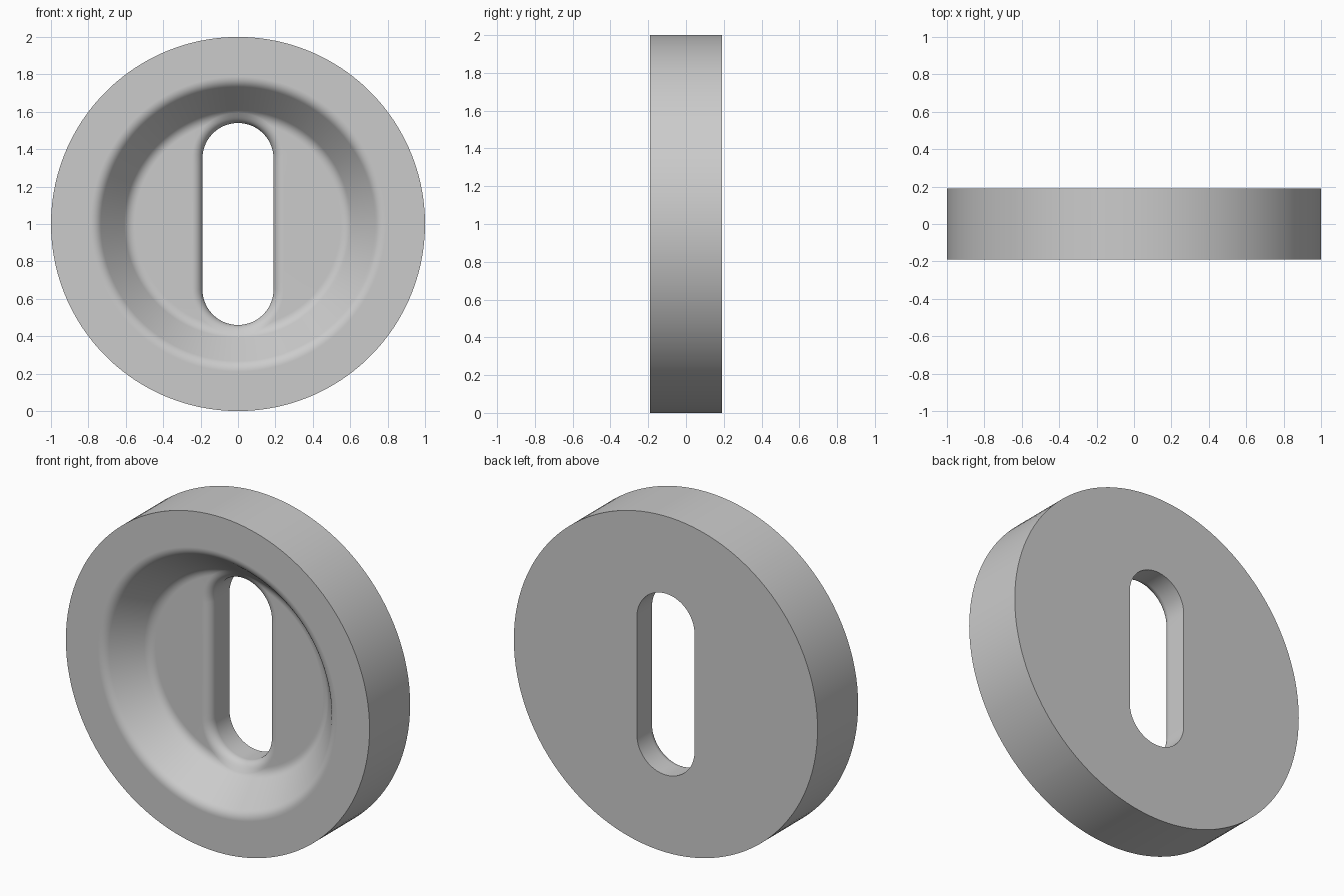
import bpy
import bmesh
import math
from mathutils import Vector

cube = bpy.data.objects.get("Cube")
if cube:
    bpy.data.objects.remove(cube, do_unlink=True)

HALF = 0.191       # half thickness of the disc
FLOOR = 0.011      # y of the dish floor
SLOT_R = 0.19      # slot end radius
SLOT_C = 0.35      # slot end centre, above and below the middle
LIP = 0.055        # radius of the rounded slot lip
STEPS = 8


def bend(before, corner, after):
    """Rounded corner between two profile lines."""
    points = []
    for i in range(STEPS + 1):
        t = i / STEPS
        points.append(before * (1 - t) ** 2 + corner * 2 * t * (1 - t) + after * t * t)
    return points


# Dish profile as (radius, y), with a rounded foot and a rounded brim
foot, brim = Vector((0.585, FLOOR)), Vector((0.755, -HALF))
slope = (brim - foot).normalized() * 0.034
flat = Vector((0.034, 0))
dish = bend(foot - flat, foot, foot + slope) + bend(brim - slope, brim, brim + flat)


def dish_y(r):
    if r <= dish[0].x:
        return FLOOR
    for a, b in zip(dish, dish[1:]):
        if r <= b.x:
            return a.y + (b.y - a.y) * (r - a.x) / (b.x - a.x)
    return -HALF


# Slot outline: (point, outward normal) pairs going round once
outline = []
side_angle = math.atan2(SLOT_C, SLOT_R + LIP)
for turn in (1, -1):
    for i in range(36):
        z = (SLOT_R + LIP) * math.tan(side_angle * (i / 18 - 1))
        outline.append((Vector((SLOT_R, z)) * turn, Vector((turn, 0))))
    for i in range(30):
        a = math.pi * i / 30
        n = Vector((math.cos(a), math.sin(a)))
        outline.append(((Vector((0, SLOT_C)) + n * SLOT_R) * turn, n * turn))

# Each column runs from the back of the slot, over the front, to the rim's back
columns = []
for p, n in outline:
    column = [(p, HALF)]
    for i in range(STEPS + 1):
        a = math.pi / 2 * i / STEPS
        q = p + n * LIP * (1 - math.cos(a))
        column.append((q, dish_y(q.length) + LIP * (1 - math.sin(a))))
    ray = q.normalized()
    for i, d in enumerate(dish):
        r = max(d.x, q.length + 0.0008 * (i + 1))
        column.append((ray * r, dish_y(r)))
    column += [(ray, -HALF), (ray, HALF)]
    columns.append(column)

# Skin the columns into one closed ring
bm = bmesh.new()
grid = [[bm.verts.new((v.x, y, v.y + 1)) for v, y in col] for col in columns]
for left, right in zip(grid, grid[1:] + grid[:1]):
    for k in range(len(left)):
        j = (k + 1) % len(left)
        bm.faces.new((left[k], right[k], right[j], left[j]))
bmesh.ops.recalc_face_normals(bm, faces=bm.faces)
mesh = bpy.data.meshes.new("slotted_disc")
bm.to_mesh(mesh)
bm.free()

disc = bpy.data.objects.new("slotted_disc", mesh)
bpy.context.collection.objects.link(disc)

# Plain light grey
grey = bpy.data.materials.new("light_grey")
grey.use_nodes = True
colour = (0.6, 0.6, 0.6, 1)
grey.diffuse_color = colour
grey.node_tree.nodes["Principled BSDF"].inputs["Base Color"].default_value = colour
mesh.materials.append(grey)

# Smooth shading with crisp rim and back edges
bpy.ops.object.select_all(action="DESELECT")
disc.select_set(True)
bpy.context.view_layer.objects.active = disc
bpy.ops.object.shade_smooth_by_angle(angle=math.radians(35))
weighted = disc.modifiers.new("weighted_normals", "WEIGHTED_NORMAL")
weighted.keep_sharp = True
